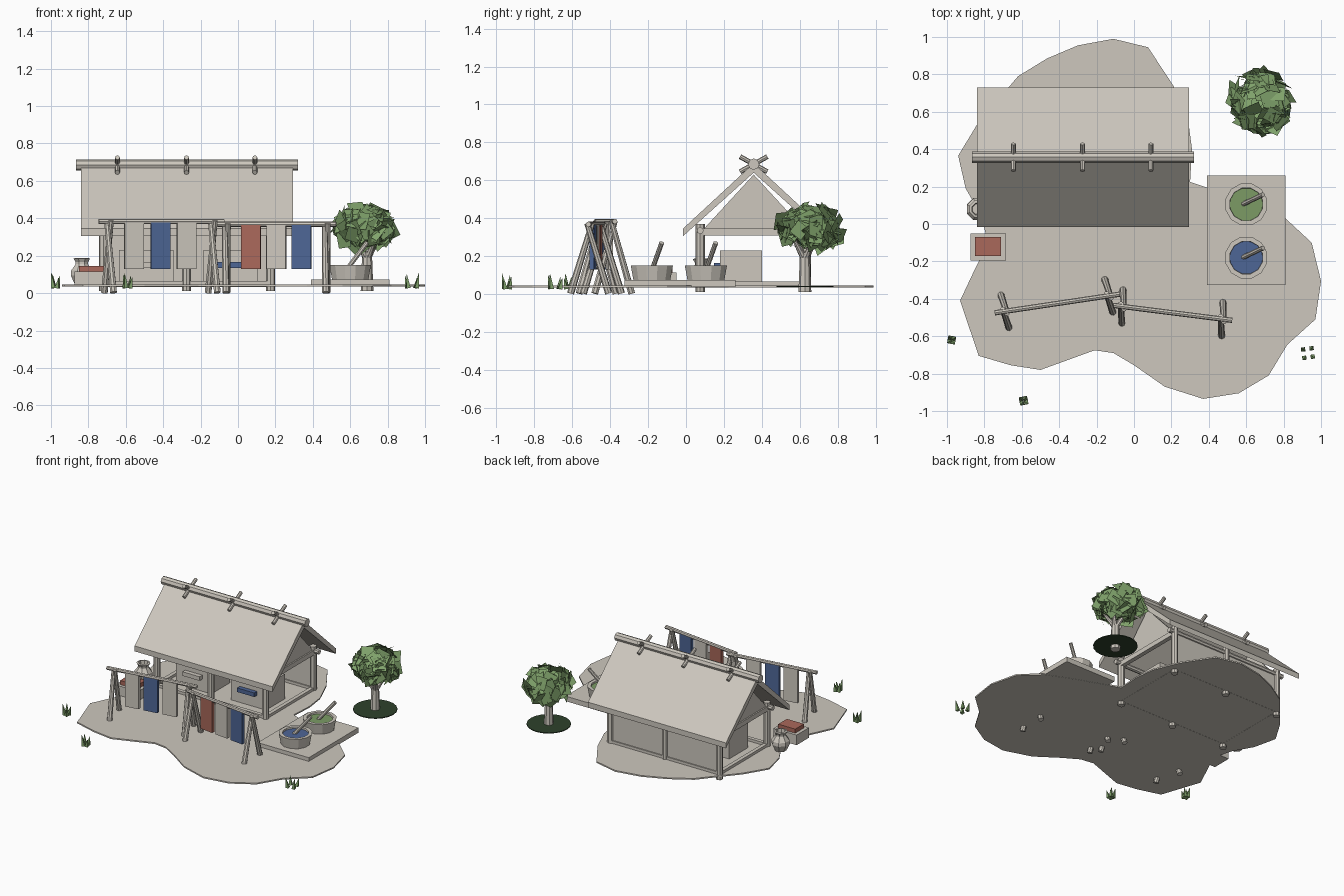
import bpy, bmesh, math, random
from mathutils import Vector, Matrix

random.seed(7)
cube = bpy.data.objects.get("Cube")
if cube:
    bpy.data.objects.remove(cube, do_unlink=True)


def material(name, rgb):
    m = bpy.data.materials.new(name)
    m.use_nodes = True
    m.diffuse_color = (*rgb, 1)
    m.node_tree.nodes["Principled BSDF"].inputs["Base Color"].default_value = (*rgb, 1)
    return m


BEIGE = material("pale_beige", (0.61, 0.575, 0.515))
BLUE = material("indigo_blue", (0.076, 0.133, 0.305))
RED = material("brick_red", (0.40, 0.14, 0.105))
DYE = material("dye_green", (0.2, 0.33, 0.13))
LEAF = material("leaf_green", (0.22, 0.37, 0.15))
SHADE = material("dark_moss", (0.027, 0.053, 0.024))


def finish(bm, name, mat):
    bmesh.ops.recalc_face_normals(bm, faces=bm.faces)
    mesh = bpy.data.meshes.new(name)
    bm.to_mesh(mesh)
    bm.free()
    mesh.materials.append(mat)
    ob = bpy.data.objects.new(name, mesh)
    bpy.context.collection.objects.link(ob)
    return ob


def box(name, x, y, z, mat=BEIGE):
    """Box from (min, max) ranges."""
    bm = bmesh.new()
    bmesh.ops.create_cube(bm, size=1)
    for v in bm.verts:
        v.co = [r[0] if c < 0 else r[1] for c, r in zip(v.co, (x, y, z))]
    return finish(bm, name, mat)


def pole(name, a, b, r, r2=None, mat=BEIGE, sides=8):
    """Straight round timber from a to b."""
    a, b = Vector(a), Vector(b)
    d = b - a
    bm = bmesh.new()
    m = Matrix.Translation((a + b) / 2) @ d.to_track_quat('Z', 'Y').to_matrix().to_4x4()
    bmesh.ops.create_cone(bm, cap_ends=True, segments=sides, radius1=r,
                          radius2=r if r2 is None else r2, depth=d.length, matrix=m)
    return finish(bm, name, mat)


def prism(name, pts, axis, lo, hi, mat=BEIGE):
    """Polygon extruded along x (pts are y,z) or z (pts are x,y)."""
    place = (lambda p, t: (t, *p)) if axis == 'x' else (lambda p, t: (*p, t))
    bm = bmesh.new()
    face = bm.faces.new([bm.verts.new(place(p, lo)) for p in pts])
    new = bmesh.ops.extrude_face_region(bm, geom=[face])["geom"]
    bmesh.ops.translate(bm, verts=[v for v in new if isinstance(v, bmesh.types.BMVert)],
                        vec=place((0, 0), hi - lo))
    return finish(bm, name, mat)


def lathe(name, profile, x, y, sides):
    """Spin an (r, z) profile around a vertical axis."""
    bm = bmesh.new()
    rings = []
    for r, z in profile:
        rings.append([bm.verts.new((x + r * math.cos(t), y + r * math.sin(t), z))
                      for t in (math.tau * (i + .5) / sides for i in range(sides))])
    for lo, hi in zip(rings, rings[1:]):
        for i in range(sides):
            j = (i + 1) % sides
            bm.faces.new((lo[i], lo[j], hi[j], hi[i]))
    bm.faces.new(rings[0])
    bm.faces.new(rings[-1])
    return finish(bm, name, BEIGE)


# Ground patch
outline = [(-.11, .99), (.075, .945), (.21, .74), (.29, .55), (.31, .4), (.3, .225), (.39, .195),
           (.6, .12), (.81, .03), (.95, -.1), (1, -.305), (.97, -.51), (.82, -.645), (.72, -.81),
           (.56, -.905), (.37, -.935), (.165, -.87), (0, -.755), (-.11, -.69), (-.21, -.675),
           (-.32, -.715), (-.5, -.78), (-.66, -.755), (-.83, -.705), (-.93, -.41), (-.85, -.24),
           (-.78, -.1), (-.82, .05), (-.9, .19), (-.94, .365), (-.84, .53), (-.62, .79),
           (-.465, .885), (-.3, .955)]
prism("ground", outline, 'z', .035, .045)

# Hut frame: posts, sills and top beams
XS, YS = (-.72, -.275, .175), (.075, .635)
RIDGE = .357
for y in YS:
    for x in XS:
        pole("hut_post", (x, y, .01), (x, y, .37), .024)
    box("sill", (XS[0], XS[2]), (y - .014, y + .014), (.034, .065))
    pole("top_beam", (XS[0] - .05, y, .335), (XS[2] + .05, y, .335), .018)
for x in (XS[0], XS[2]):
    box("end_sill", (x - .014, x + .014), YS, (.034, .065))
    box("tie_beam", (x - .016, x + .016), YS, (.31, .345))
    prism("gable_panel", [(.095, .345), (.62, .345), (RIDGE, .63)], 'x', x - .006, x + .006)

# Back wall panels
for x0, x1 in zip(XS, XS[1:]):
    box("back_wall", (x0, x1), (YS[1] - .006, YS[1] + .006), (.045, .33))

# Roof slopes, ridge pole and crossed ridge sticks
for s in (-1, 1):
    eave = RIDGE + s * .373
    prism("roof_slope", [(eave, .305), (eave, .345), (RIDGE, .69), (RIDGE, .64)], 'x', -.84, .295)
pole("ridge_pole", (-.865, RIDGE, .685), (.32, RIDGE, .685), .03)
for x in (-.645, -.275, .09):
    for s in (-1, 1):
        pole("ridge_stick", (x, RIDGE - .072, .685 - s * .04), (x, RIDGE + .072, .685 + s * .04), .013)

# Work chests with cloth rolls on the front
for x, mat in ((-.49, BEIGE), (-.04, BLUE)):
    box("chest", (x - .145, x + .145), (.18, .4), (.045, .23))
    box("cloth_roll", (x - .07, x + .07), (.148, .18), (.135, .165), mat)

# Dye platform with tubs and stirring sticks
box("platform", (.39, .81), (-.325, .26), (.036, .073))
for y, mat in ((.105, DYE), (-.18, BLUE)):
    lathe("tub", [(.1, .07), (.115, .15), (.09, .15), (.088, .13)], .6, y, 12)
    pole("dye", (.6, y, .129), (.6, y, .138), .0885, mat=mat, sides=16)
    pole("stirring_stick", (.58, y, .125), (.69, y + .052, .27), .013)


# Drying racks: a beam on two crossed-leg stands with hanging cloths
def rack(a, b, z, stands, cloths):
    a, b = Vector((*a, z)), Vector((*b, z))
    d = (b - a).normalized()
    side = Vector((-d.y, d.x, 0))
    at = lambda x: a + d * ((x - a.x) / d.x)
    pole("rack_beam", a, b, .014)
    for x in stands:
        p = at(x)
        for s in (-1, 1):
            foot = p + side * s * .1 - d * s * .01
            foot.z = .003
            top = p - side * s * .012 + d * s * .01
            top.z = z + .005
            pole("rack_leg", foot, top, .019, .015)
    for x, mat in cloths:
        ob = box("hanging_cloth", (-.052, .052), (-.012, .012), (.13 - z, -.005), mat)
        ob.matrix_world = Matrix.Translation(at(x)) @ Matrix.Rotation(math.atan2(d.y, d.x), 4, 'Z')


rack((-.745, -.475), (-.075, -.375), .383, (-.69, -.135),
     ((-.555, BEIGE), (-.415, BLUE), (-.275, BEIGE)))
rack((-.11, -.435), (.525, -.515), .368, (-.062, .472),
     ((.07, RED), (.205, BEIGE), (.34, BLUE)))

# Box of red pigment and storage jar
box("pigment_box", (-.875, -.685), (-.195, -.05), (.04, .115))
box("pigment", (-.85, -.71), (-.172, -.07), (.11, .145), RED)
lathe("jar", [(.04, .045), (.064, .095), (.062, .12), (.036, .155), (.036, .165), (.048, .185),
              (.034, .188), (.03, .16)], -.835, .08, 8)

# Tree: trunk, branches, shaded base disc and a crown of leaf plates
TX, TY = .69, .627
pole("trunk", (TX, TY, .01), (TX, TY, .22), .034, .026)
for i in range(4):
    t = math.tau * (i + .4) / 4
    pole("branch", (TX, TY, .18), (TX + .08 * math.cos(t), TY + .08 * math.sin(t), .3), .02, .008)
pole("tree_base", (TX, TY, .036), (TX, TY, .042), .15, mat=SHADE, sides=20)
bm = bmesh.new()
for i in range(130):
    n = Vector([random.gauss(0, 1) for _ in range(3)]).normalized()
    k = random.uniform(.72, 1)
    c = Vector((.68 + n.x * .155 * k, .655 + n.y * .165 * k, .35 + n.z * .115 * k))
    tilt = n + Vector([random.uniform(-.6, .6) for _ in range(3)])
    m = (Matrix.Translation(c) @ tilt.to_track_quat('Z', 'Y').to_matrix().to_4x4()
         @ Matrix.Rotation(random.uniform(0, 3), 4, 'Z'))
    h = random.uniform(.036, .048)
    bm.faces.new([bm.verts.new(m @ Vector((u * h, v * h, 0)))
                  for u, v in ((-1, -1), (1, -1), (1, 1), (-1, 1))])
crown = finish(bm, "crown", LEAF)

# Grass tufts
for x, y, spread in ((-.975, -.62, .014), (-.59, -.945, .016), (.93, -.69, .032)):
    for i in range(4):
        t = math.tau * i / 4 + x
        u = Vector((math.cos(t), math.sin(t), 0))
        base = Vector((x, y, .028)) + u * spread
        pole("grass_blade", base, base + u * .014 + Vector((0, 0, .055 + .008 * i)),
             .016, 0.001, LEAF, 4)
